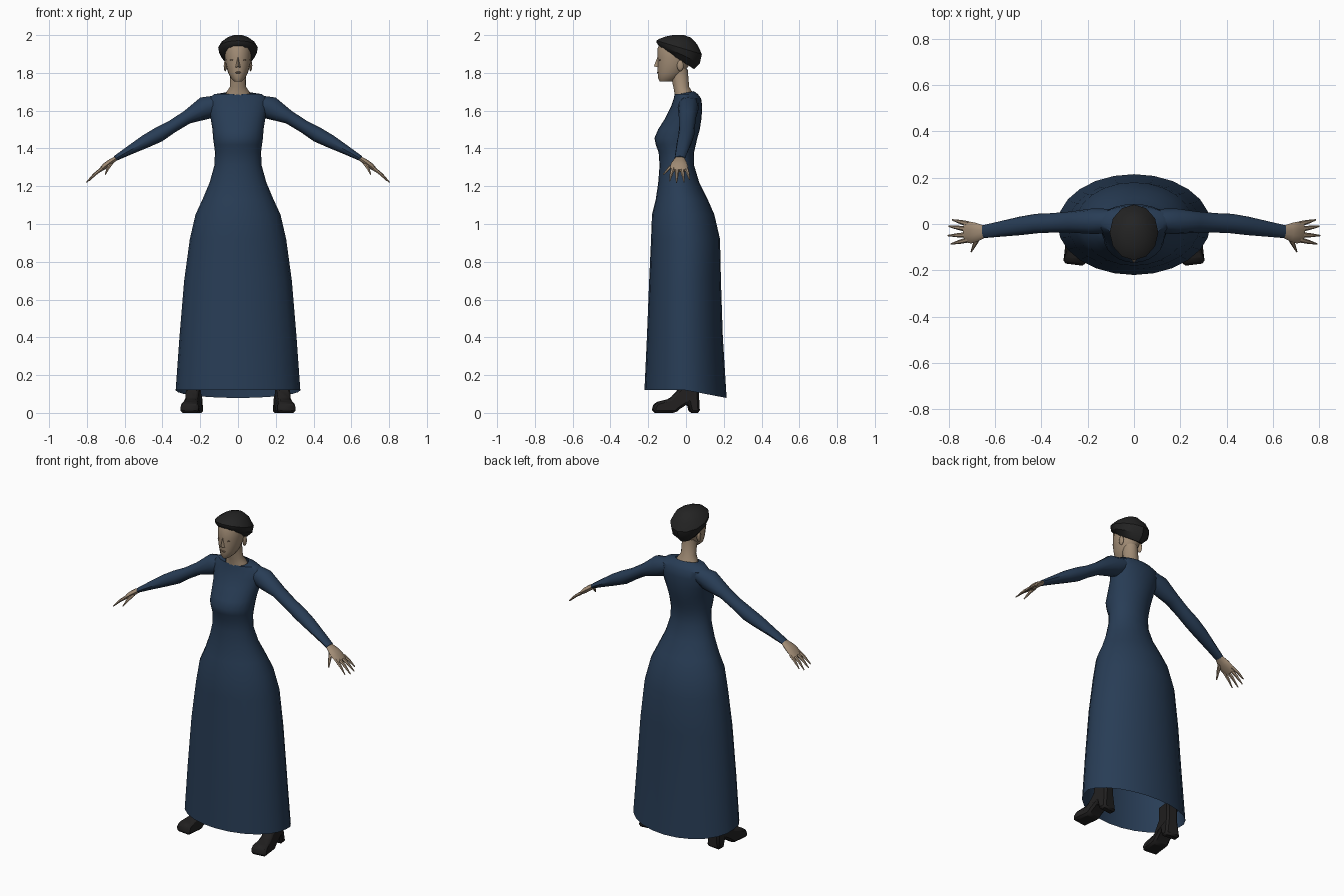
import bpy, bmesh
from math import sin, cos, pi, radians
from mathutils import Vector, Matrix

cube = bpy.data.objects.get("Cube")
if cube:
    bpy.data.objects.remove(cube, do_unlink=True)


def material(name, rgb):
    m = bpy.data.materials.new(name)
    m.use_nodes = True
    m.diffuse_color = (*rgb, 1)
    m.node_tree.nodes["Principled BSDF"].inputs["Base Color"].default_value = (*rgb, 1)
    return m


NAVY = material("navy cloth", (0.021, 0.046, 0.092))
SKIN = material("skin", (0.36, 0.265, 0.18))
SHADE = material("darker skin", (0.24, 0.165, 0.11))
BLACK = material("black hair", (0.017, 0.017, 0.017))
LEATHER = material("black leather", (0.015, 0.014, 0.014))


def finish(bm, name, mat, angle=35):
    bmesh.ops.recalc_face_normals(bm, faces=bm.faces)
    mesh = bpy.data.meshes.new(name)
    bm.to_mesh(mesh)
    bm.free()
    mesh.materials.append(mat)
    for p in mesh.polygons:
        p.use_smooth = True
    mesh.set_sharp_from_angle(angle=radians(angle))
    ob = bpy.data.objects.new(name, mesh)
    bpy.context.collection.objects.link(ob)
    return ob


def loft(name, mat, rings, sides=12, caps=True, adjust=None):
    """Skin a list of rings, each (centre, axis u, axis v)."""
    bm = bmesh.new()
    loops = []
    for c, u, v in rings:
        loop = []
        for i in range(sides):
            a = 2 * pi * i / sides
            loop.append(bm.verts.new(Vector(c) + Vector(u) * cos(a) + Vector(v) * sin(a)))
        loops.append(loop)
    for a, b in zip(loops, loops[1:]):
        for i in range(sides):
            j = (i + 1) % sides
            bm.faces.new((a[i], a[j], b[j], b[i]))
    if caps:
        bm.faces.new(loops[0])
        bm.faces.new(loops[-1])
    if adjust:
        adjust(loops)
    return finish(bm, name, mat)


def upright(z, front, back, rx, tilt=0):
    """Horizontal ring given by its front and back y; tilt lowers its back."""
    ry = (back - front) / 2
    return ((0, (front + back) / 2, z), (rx, 0, 0), (0, ry, -tilt * ry))


def limb(name, mat, stations, side, sides=10):
    """Tube through stations (x, y, z, half width, half thickness)."""
    pts = [Vector((s[0] * side, s[1], s[2])) for s in stations]
    d = (pts[-1] - pts[0]).normalized()
    u = d.cross(Vector((0, 0, 1))).normalized()
    v = u.cross(d)
    return loft(name, mat, [(p, u * s[3], v * s[4]) for p, s in zip(pts, stations)], sides)


def blob(name, mat, centre, size):
    bm = bmesh.new()
    bmesh.ops.create_icosphere(bm, subdivisions=2, radius=1,
                               matrix=Matrix.Translation(centre) @ Matrix.Diagonal((*size, 1)))
    return finish(bm, name, mat)


# Dress: one open shell from hem to neckline
def shape_dress(loops):
    for v in loops[0]:
        v.co.z -= 0.19 * max(v.co.y, 0)
    for v in loops[-1]:
        v.co.z += 0.2 * v.co.y


dress = [
    (0.12, -0.22, 0.215, 0.33), (0.4, -0.207, 0.195, 0.31), (0.7, -0.195, 0.185, 0.285),
    (0.92, -0.185, 0.18, 0.255), (1.05, -0.18, 0.15, 0.225), (1.13, -0.16, 0.115, 0.188),
    (1.22, -0.147, 0.07, 0.15), (1.31, -0.14, 0.043, 0.125), (1.38, -0.145, 0.043, 0.122),
    (1.42, -0.16, 0.052, 0.127), (1.455, -0.167, 0.06, 0.132), (1.5, -0.148, 0.073, 0.135),
    (1.56, -0.11, 0.082, 0.145), (1.62, -0.08, 0.086, 0.158), (1.665, -0.065, 0.08, 0.155),
    (1.688, -0.06, 0.062, 0.125), (1.695, -0.062, 0.042, 0.07),
]
loft("dress", NAVY, [upright(*r) for r in dress], 24, False, shape_dress)

# Neck and head
neck = [(1.66, -0.06, 0.045, 0.075), (1.697, -0.063, 0.036, 0.062),
        (1.725, -0.068, 0.018, 0.043), (1.82, -0.09, 0.01, 0.042)]
loft("neck", SKIN, [upright(*r) for r in neck], 14)

head = [
    (1.755, -0.14, -0.07, 0.02), (1.772, -0.148, -0.04, 0.038), (1.8, -0.15, -0.01, 0.052),
    (1.84, -0.152, 0.015, 0.064), (1.88, -0.15, 0.02, 0.069), (1.93, -0.15, 0.03, 0.07),
    (1.96, -0.135, 0.03, 0.06),
]
loft("head", SKIN, [upright(*r) for r in head], 16)

# Nose wedge
bm = bmesh.new()
tip, bridge, left, right, base = [bm.verts.new(c) for c in (
    (0, -0.17, 1.835), (0, -0.147, 1.895), (0.016, -0.145, 1.828),
    (-0.016, -0.145, 1.828), (0, -0.13, 1.825))]
for f in ((tip, bridge, left), (tip, right, bridge), (tip, left, base, right)):
    bm.faces.new(f)
finish(bm, "nose", SKIN)
blob("lips", SHADE, (0, -0.148, 1.802), (0.018, 0.005, 0.005))

# Cropped hair cap, lower at the nape than at the brow
hair = [
    (1.88, -0.142, 0.042, 0.069, 0.65), (1.905, -0.155, 0.073, 0.099, 0.48),
    (1.935, -0.156, 0.084, 0.105, 0.3), (1.966, -0.14, 0.06, 0.086, 0.15),
    (1.99, -0.105, 0.025, 0.052, 0.05), (2.0, -0.07, -0.01, 0.022, 0),
]
loft("hair", BLACK, [upright(*r) for r in hair], 12)

# Paired parts
arm = [
    (0.1, 0.015, 1.64, 0.05, 0.045), (0.17, 0.012, 1.615, 0.056, 0.062),
    (0.27, 0.008, 1.565, 0.046, 0.036), (0.35, 0.005, 1.515, 0.042, 0.034),
    (0.42, 0.002, 1.473, 0.042, 0.04), (0.49, -0.008, 1.437, 0.04, 0.035),
    (0.58, -0.022, 1.387, 0.033, 0.023), (0.65, -0.033, 1.347, 0.028, 0.014),
]
palm = [(0.64, -0.033, 1.352, 0.024, 0.011), (0.68, -0.036, 1.325, 0.041, 0.016),
        (0.705, -0.037, 1.306, 0.047, 0.016), (0.732, -0.037, 1.283, 0.042, 0.009)]
# finger root and tip
fingers = {
    "little_finger": ((0.715, 0.0, 1.296), (0.785, 0.018, 1.236)),
    "ring_finger": ((0.722, -0.022, 1.292), (0.8, -0.01, 1.222)),
    "middle_finger": ((0.722, -0.047, 1.292), (0.803, -0.05, 1.22)),
    "index_finger": ((0.715, -0.068, 1.296), (0.79, -0.086, 1.228)),
    "thumb": ((0.672, -0.055, 1.322), (0.703, -0.12, 1.262)),
}
boot_profile = [
    (-0.03, 0.22), (-0.035, 0.13), (-0.085, 0.075), (-0.16, 0.056), (-0.178, 0.03),
    (-0.175, 0), (-0.06, 0), (-0.035, 0.022), (0.008, 0.05), (0.02, 0),
    (0.07, 0), (0.066, 0.1), (0.068, 0.22),
]

for label, s in (("left", 1), ("right", -1)):
    limb(label + "_sleeve", NAVY, arm, s, 12)
    limb(label + "_palm", SKIN, palm, s)
    for name, (root, end) in fingers.items():
        a, b = Vector(root), Vector(end)
        mid = a.lerp(b, 0.5) + Vector((0, 0, 0.005))
        limb(f"{label}_{name}", SKIN,
             [(*a, 0.012, 0.01), (*mid, 0.009, 0.008), (*b, 0.003, 0.003)], s, 6)

    blob(label + "_ear", SKIN, (0.067 * s, -0.03, 1.838), (0.009, 0.018, 0.03))
    blob(label + "_eye", SHADE, (0.03 * s, -0.139, 1.868), (0.013, 0.004, 0.004))

    # Heeled boot: side profile, narrower at the ankle, toes turned out
    bm = bmesh.new()
    walls = []
    for e in (-1, 1):
        walls.append([bm.verts.new((e * (0.048 if z < 0.07 else 0.036), y, z))
                      for y, z in boot_profile])
        bm.faces.new(walls[-1])
    n = len(boot_profile)
    for i in range(n):
        j = (i + 1) % n
        bm.faces.new((walls[0][i], walls[0][j], walls[1][j], walls[1][i]))
    bm.transform(Matrix.Translation((0.237 * s, 0, 0)) @ Matrix.Rotation(radians(7 * s), 4, "Z"))
    boot = finish(bm, label + "_boot", LEATHER)
    bevel = boot.modifiers.new("soft edges", "BEVEL")
    bevel.width = 0.012
    bevel.segments = 1
